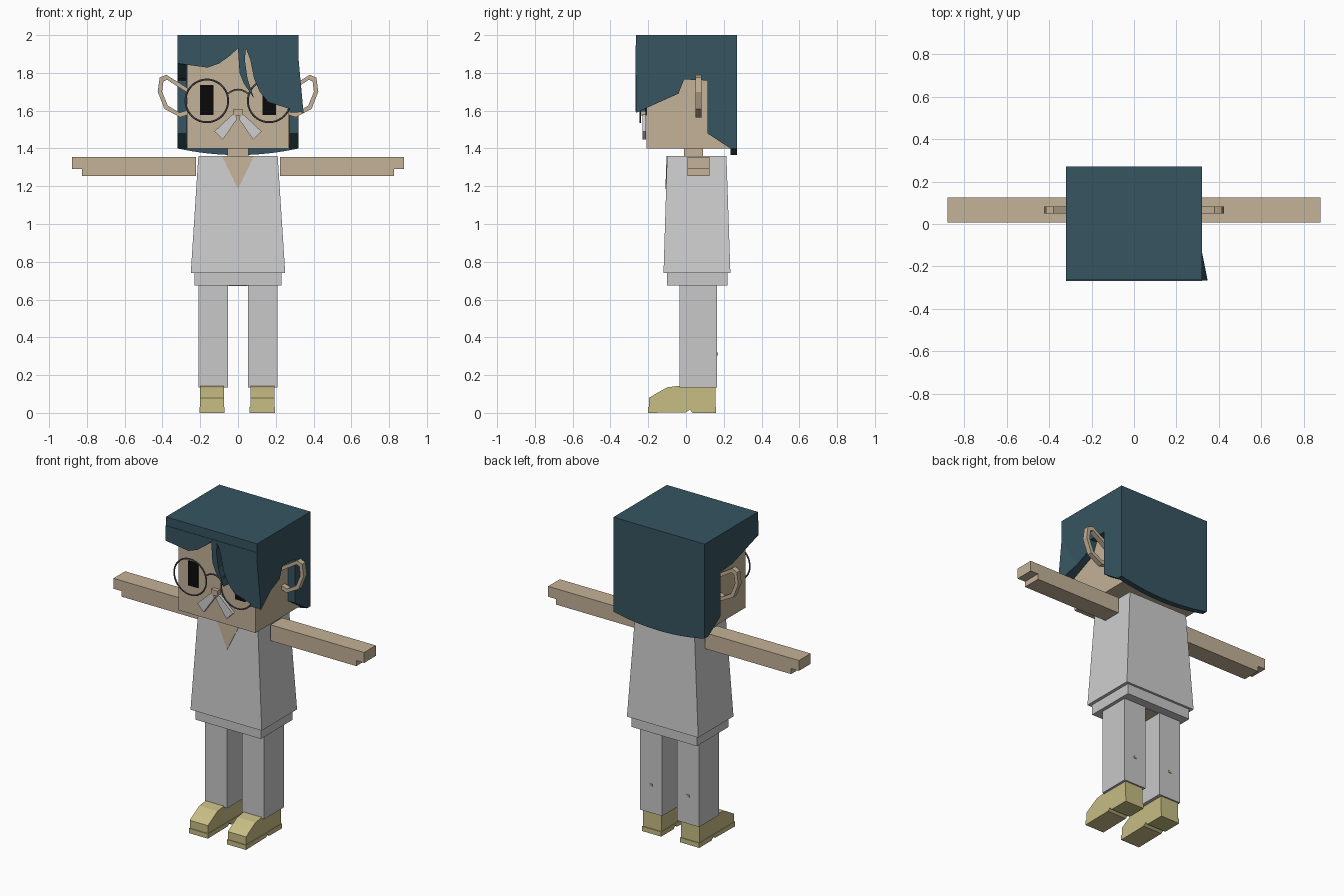
import bpy, bmesh, math
from mathutils import Vector

cube = bpy.data.objects.get("Cube")
if cube:
    bpy.data.objects.remove(cube, do_unlink=True)


def material(name, r, g, b):
    m = bpy.data.materials.new(name)
    m.use_nodes = True
    m.diffuse_color = (r, g, b, 1)
    m.node_tree.nodes["Principled BSDF"].inputs["Base Color"].default_value = (r, g, b, 1)
    return m


SKIN = material("skin tan", 0.55, 0.445, 0.31)
HAIR = material("hair teal", 0.037, 0.09, 0.118)
SHIRT = material("shirt light grey", 0.62, 0.62, 0.62)
PANTS = material("trouser grey", 0.58, 0.58, 0.58)
SHOE = material("shoe yellow", 0.57, 0.51, 0.23)
BLACK = material("eye black", 0.003, 0.003, 0.003)
METAL = material("spectacle grey", 0.11, 0.11, 0.12)


def finish(name, bm, mat):
    bmesh.ops.recalc_face_normals(bm, faces=bm.faces[:])
    me = bpy.data.meshes.new(name)
    bm.to_mesh(me)
    bm.free()
    me.materials.append(mat)
    ob = bpy.data.objects.new(name, me)
    bpy.context.collection.objects.link(ob)
    return ob


def hull(name, points, mat):
    bm = bmesh.new()
    for p in points:
        bm.verts.new(p)
    bmesh.ops.convex_hull(bm, input=bm.verts[:])
    bmesh.ops.dissolve_limit(bm, angle_limit=0.01, verts=bm.verts[:], edges=bm.edges[:])
    return finish(name, bm, mat)


def box(name, x, y, z, mat):
    return hull(name, [(a, b, c) for a in x for b in y for c in z], mat)


def prism(name, outline, axis, lo, hi, mat):
    """Extrude a flat outline along x (outline is y,z) or y (outline is x,z)."""
    def place(p, d):
        return (d, p[0], p[1]) if axis == "x" else (p[0], d, p[1])
    bm = bmesh.new()
    rings = [[bm.verts.new(place(p, d)) for p in outline] for d in (lo, hi)]
    for ring in rings:
        bm.faces.new(ring)
    n = len(outline)
    for i in range(n):
        j = (i + 1) % n
        bm.faces.new((rings[0][i], rings[0][j], rings[1][j], rings[1][i]))
    return finish(name, bm, mat)


def flip(points, s):
    return [(s * x, z) for x, z in points]


# Head, neck and nose
box("head", (-0.27, 0.27), (-0.21, 0.235), (1.40, 1.95), SKIN)
box("neck", (-0.055, 0.055), (-0.01, 0.09), (1.34, 1.41), SKIN)
box("nose", (-0.023, 0.023), (-0.237, -0.20), (1.575, 1.61), SKIN)

# Shirt, collar opening and hips
hull("shirt", [(x, y, 1.36) for x in (-0.21, 0.21) for y in (-0.10, 0.214)]
     + [(x, y, 0.74) for x in (-0.25, 0.25) for y in (-0.119, 0.235)], SHIRT)
hull("collar_opening", [(x, y + d, z) for x, y, z in
     ((-0.085, -0.103, 1.361), (0.085, -0.103, 1.361), (0, -0.109, 1.185))
     for d in (0, 0.008)], SKIN)
box("hips", (-0.23, 0.23), (-0.10, 0.22), (0.675, 0.745), PANTS)
box("hip_underside", (-0.05, 0.05), (0, 0.16), (0.672, 0.68), SKIN)

# Outlines shared by both sides
ear = [(0.26, 1.58), (0.306, 1.565), (0.39, 1.61), (0.425, 1.70), (0.415, 1.775),
       (0.38, 1.79), (0.26, 1.715), (0.26, 1.69), (0.375, 1.763), (0.395, 1.755),
       (0.402, 1.70), (0.372, 1.627), (0.31, 1.59), (0.26, 1.605)]
arm = [(0.222, 1.255), (0.825, 1.255), (0.825, 1.29), (0.88, 1.29), (0.88, 1.356), (0.222, 1.356)]
whisker = [(0.015, 1.585), (0.035, 1.575), (0.125, 1.49), (0.08, 1.447), (0.005, 1.555)]
shoe = [(-0.195, 0.025), (-0.195, 0.08), (-0.145, 0.11), (-0.10, 0.135), (-0.04, 0.143),
        (0.155, 0.14), (0.155, 0.025)]
sole = [(-0.20, 0), (-0.20, 0.03), (0.16, 0.03), (0.16, 0), (0.035, 0), (0.02, 0.018), (0, 0.003)]

for side, s in (("left", 1), ("right", -1)):
    prism(side + "_ear", flip(ear, s), "y", 0.05, 0.083, SKIN)
    prism(side + "_arm", flip(arm, s), "y", 0.008, 0.125, SKIN)
    prism(side + "_moustache", flip(whisker, s), "y", -0.231, -0.212, SHIRT)
    box(side + "_eye", (s * 0.13, s * 0.20), (-0.214, -0.206), (1.578, 1.735), BLACK)

    # Leg with a small stud on the back
    box(side + "_leg", (s * 0.052, s * 0.208), (-0.035, 0.165), (0.135, 0.68), PANTS)
    box(side + "_leg_stud", (s * 0.13 - 0.009, s * 0.13 + 0.009), (0.16, 0.17), (0.305, 0.32), SHOE)

    # Shoe over a slightly wider sole
    c = s * 0.1335 - 0.0045
    prism(side + "_shoe", shoe, "x", c - 0.064, c + 0.064, SHOE)
    prism(side + "_sole", sole, "x", c - 0.067, c + 0.067, SHOE)

    # Round spectacle rim
    bpy.ops.mesh.primitive_torus_add(major_segments=40, minor_segments=6, major_radius=0.113,
                                     minor_radius=0.005, location=(s * 0.165, -0.243, 1.652),
                                     rotation=(math.pi / 2, 0, 0))
    rim = bpy.context.object
    rim.name = side + "_spectacle_rim"
    rim.data.materials.append(METAL)
    bpy.ops.object.shade_smooth_by_angle()

# Spectacle bridge
curve = bpy.data.curves.new("spectacle_bridge", "CURVE")
curve.dimensions = "3D"
curve.bevel_depth = 0.005
curve.bevel_resolution = 1
spline = curve.splines.new("POLY")
spline.points.add(6)
for i, p in enumerate(spline.points):
    t = i / 3 - 1
    p.co = (0.058 * t, -0.243, 1.712 - 0.025 * t * t, 1)
curve.materials.append(METAL)
bpy.context.collection.objects.link(bpy.data.objects.new("spectacle_bridge", curve))

# Hair: lid, two side panels, curved back and cut fringe
box("hair_top", (-0.32, 0.32), (-0.265, 0.27), (1.945, 2.0), HAIR)
nape = [(0.113, 1.76), (0.113, 1.48), (0.235, 1.40), (0.27, 1.40), (0.27, 1.945), (-0.265, 1.945)]
prism("hair_left_side", [(-0.265, 1.59), (-0.04, 1.69), (-0.01, 1.765)] + nape,
      "x", 0.272, 0.32, HAIR)
prism("hair_right_side", [(-0.265, 1.85), (-0.01, 1.77)] + nape, "x", -0.32, -0.272, HAIR)
arc = [(0.32 * i / 8, 1.365 + 0.035 * (i / 8) ** 2) for i in range(-8, 9)]
prism("hair_back", arc + [(0.32, 1.945), (-0.32, 1.945)], "y", 0.235, 0.27, HAIR)
fringe = [(-0.32, 1.945), (-0.32, 1.85), (-0.16, 1.828), (-0.10, 1.85), (-0.05, 1.885),
          (0, 1.93), (0.008, 1.80), (0.03, 1.745), (0.085, 1.665), (0.05, 1.77), (0.036, 1.87),
          (0.042, 1.93), (0.065, 1.87), (0.085, 1.77), (0.115, 1.70), (0.16, 1.645),
          (0.32, 1.595), (0.32, 1.945)]
prism("hair_fringe", fringe, "y", -0.268, -0.215, HAIR)
hull("hair_flick", [(0.32, -0.266, 1.88), (0.347, -0.266, 1.588), (0.32, -0.13, 1.65),
                    (0.31, -0.266, 1.598), (0.31, -0.20, 1.62)], HAIR)
